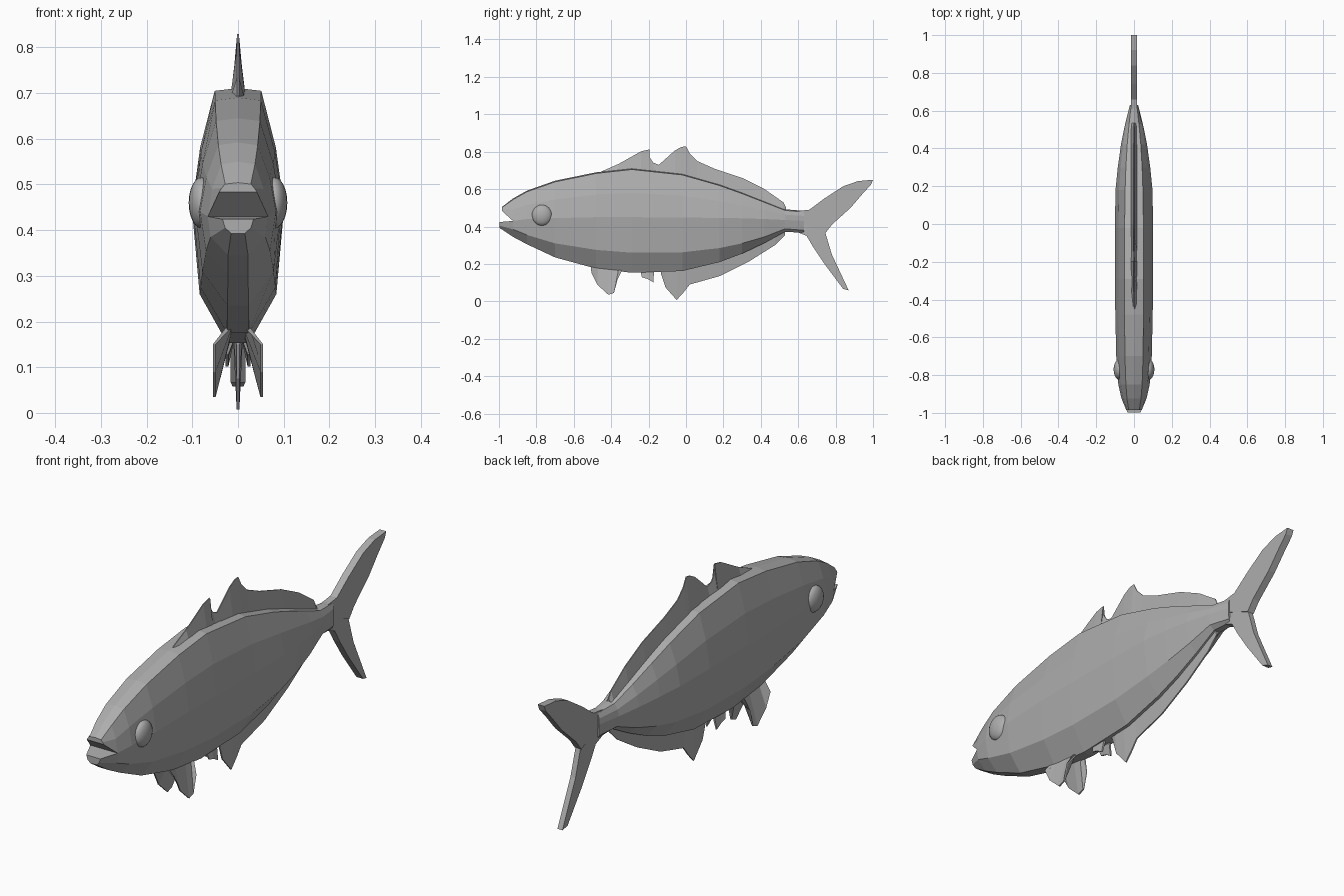
import bpy, bmesh, math

if "Cube" in bpy.data.objects:
    bpy.data.objects.remove(bpy.data.objects["Cube"])

skin = bpy.data.materials.new("grey")
skin.diffuse_color = (0.42, 0.42, 0.42, 1)
skin.use_nodes = True
skin.node_tree.nodes["Principled BSDF"].inputs["Base Color"].default_value = skin.diffuse_color


def loft(name, rings):
    """Bridge equal-length rings of points and cap both ends."""
    bm = bmesh.new()
    vs = [[bm.verts.new(p) for p in r] for r in rings]
    n = len(vs[0])
    for a, b in zip(vs, vs[1:]):
        for i in range(n):
            j = (i + 1) % n
            bm.faces.new((a[i], a[j], b[j], b[i]))
    bm.faces.new(vs[0])
    bm.faces.new(vs[-1][::-1])
    bmesh.ops.recalc_face_normals(bm, faces=bm.faces)
    me = bpy.data.meshes.new(name)
    bm.to_mesh(me)
    bm.free()
    ob = bpy.data.objects.new(name, me)
    bpy.context.collection.objects.link(ob)
    me.materials.append(skin)
    return ob


def mirror_ring(half, y):
    """Closed ring from (x, z) points on the right side, top to bottom."""
    return [(x, y, z) for x, z in half] + [(-x, y, z) for x, z in reversed(half) if x > 0]


def interp(table, y, col):
    for a, b in zip(table, table[1:]):
        if y <= b[0]:
            t = (y - a[0]) / (b[0] - a[0])
            return a[col] + t * (b[col] - a[col])
    return table[-1][col]


def fin(name, root, tip, t_root, t_tip, off_root=0, off_tip=0):
    """Tapered plate between two (y, z) edges, optionally splayed in x."""
    return loft(name, [[(off_root - t_root, a[0], a[1]), (off_root + t_root, a[0], a[1]),
                        (off_tip + t_tip, b[0], b[1]), (off_tip - t_tip, b[0], b[1])]
                       for a, b in zip(root, tip)])


# Body stations: y, z of back / side / lower ridge / belly, half widths of each
body = [
    (-.925, .550, .430, .385, .345, .037, .066, .060, .022),
    (-.85, .592, .440, .355, .305, .043, .083, .070, .022),
    (-.70, .645, .445, .310, .235, .048, .094, .078, .023),
    (-.48, .690, .450, .275, .175, .050, .099, .082, .024),
    (-.29, .711, .450, .260, .153, .051, .101, .084, .024),
    (-.02, .682, .448, .262, .162, .050, .101, .083, .024),
    (.18, .625, .446, .285, .210, .047, .098, .078, .023),
    (.30, .582, .444, .310, .255, .043, .086, .068, .021),
    (.42, .535, .440, .345, .312, .036, .069, .054, .018),
    (.53, .492, .435, .388, .372, .026, .047, .038, .015),
    (.63, .484, .430, .380, .366, .015, .022, .020, .013),
]


def upper(s):
    y, top, mid, low, bot, wt, wm, wl, wb = s
    return [(0, top), (wt, top - .006), (wt * .42 + wm * .58 + .003, (top + mid) / 2), (wm, mid)]


def lower(s):
    y, top, mid, low, bot, wt, wm, wl, wb = s
    return [(wm, mid), (wl, low), (wb, bot)]


loft("body", [mirror_ring(upper(s) + lower(s)[1:], s[0]) for s in body])

# Jaws opening from the mouth corners
s = body[0]
loft("upper_jaw", [mirror_ring(upper(s), s[0]),
                   mirror_ring([(0, .504), (.028, .501), (.036, .492), (.041, .484)], -.985)])
loft("lower_jaw", [mirror_ring(lower(s), s[0]),
                   mirror_ring([(.034, .424), (.028, .405), (.015, .393)], -.998)])

# Back fin with two peaks, following the back
tips = [(-.45, .695), (-.36, .735), (-.24, .802), (-.195, .812), (-.197, .775), (-.175, .742),
        (-.145, .730), (-.06, .806), (-.025, .825), (0, .829), (.02, .79), (.06, .75),
        (.15, .71), (.30, .66), (.42, .60), (.52, .53), (.535, .50)]
fin("back_fin", [(y, interp(body, y, 1) - .015) for y, z in tips], tips, .017, .002)

# Rear belly fin
tips = [(-.134, .15), (-.11, .075), (-.05, .007), (-.015, .045), (.02, .09), (.18, .135),
        (.34, .215), (.475, .30), (.53, .355)]
fin("rear_belly_fin", [(y, interp(body, y, 4) + .015) for y, z in tips], tips, .011, .003)

# Tail lobes: leading edge paired with trailing edge
lead = [(.60, .483), (.66, .49), (.74, .55), (.84, .615), (.92, .643), (1.0, .650)]
trail = [(.60, .425), (.745, .365), (.78, .41), (.88, .50), (.94, .57), (.99, .625)]
fin("tail_upper_lobe", lead, trail, .016, .016)
lead = [(.60, .368), (.645, .35), (.68, .29), (.74, .20), (.84, .067)]
trail = [(.60, .43), (.66, .48), (.745, .366), (.78, .25), (.87, .058)]
fin("tail_lower_lobe", lead, trail, .016, .012)

# Paired belly fins, finlets and eyes
for side, label in ((1, "right"), (-1, "left")):
    fin("front_belly_fin_" + label, [(-.51, .19), (-.47, .185), (-.40, .18), (-.36, .175), (-.34, .17)],
        [(-.505, .15), (-.475, .09), (-.415, .035), (-.385, .045), (-.365, .12)],
        .006, .003, side * .018, side * .052)
    fin("finlet_" + label, [(-.245, .165), (-.21, .165), (-.17, .165)],
        [(-.235, .128), (-.205, .12), (-.175, .102)], .005, .003, side * .012, side * .024)
    bpy.ops.mesh.primitive_uv_sphere_add(segments=20, ring_count=12, radius=1,
                                         location=(side * .079, -.77, .46))
    eye = bpy.context.object
    eye.name = "eye_" + label
    eye.scale = (.029, .054, .056)
    eye.data.materials.append(skin)
    bpy.ops.object.shade_smooth_by_angle()
